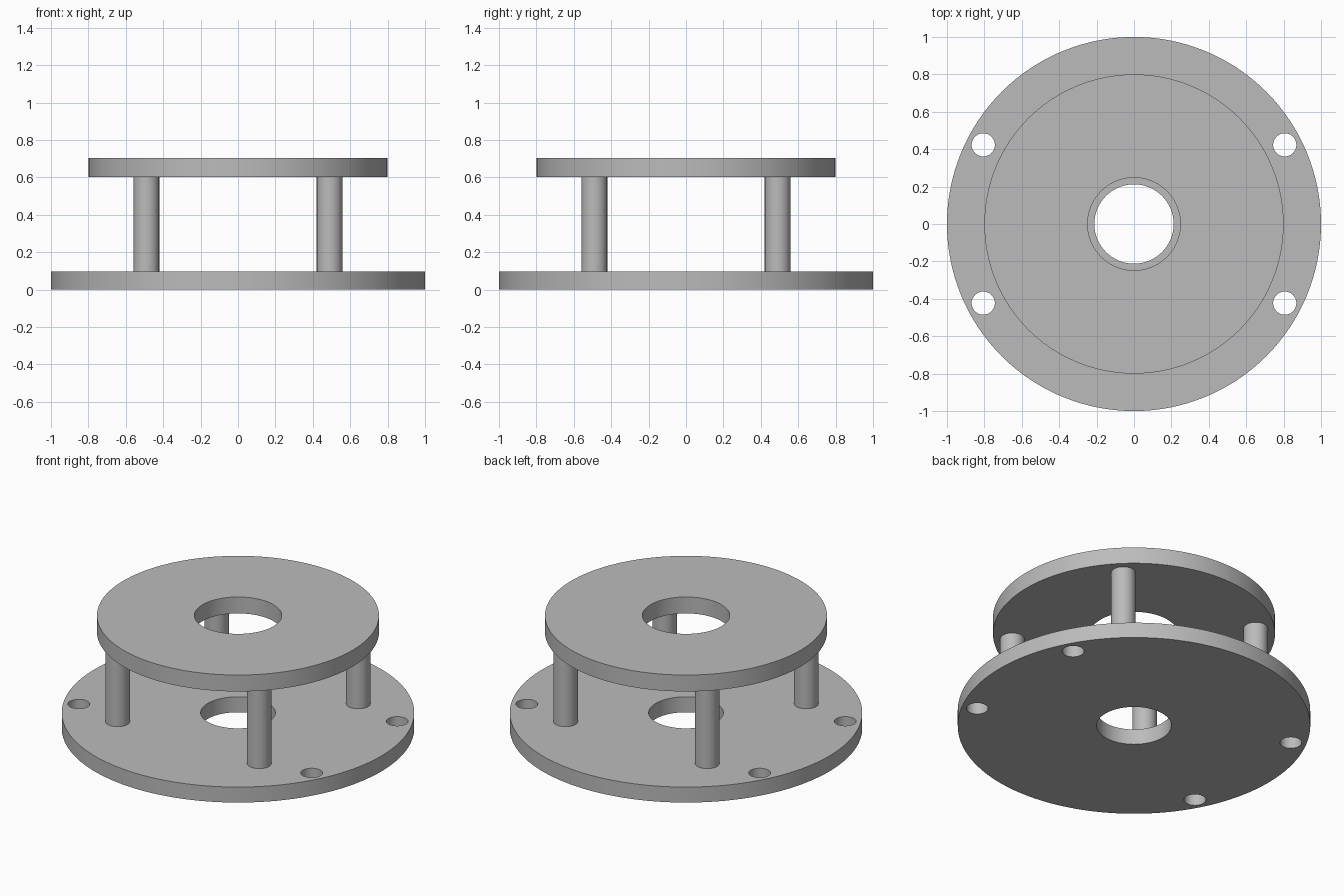
import bpy
import math

if "Cube" in bpy.data.objects:
    bpy.data.objects.remove(bpy.data.objects["Cube"], do_unlink=True)

# Single plain grey finish
grey = bpy.data.materials.new("plain grey")
grey.use_nodes = True
colour = (0.5, 0.5, 0.5, 1)
grey.diffuse_color = colour
grey.node_tree.nodes["Principled BSDF"].inputs["Base Color"].default_value = colour

PLATE_BOTTOM = (0.0, 0.097)
PLATE_TOP = (0.602, 0.705)
CORNERS = [(sx, sy) for sx in (-1, 1) for sy in (-1, 1)]


def cylinder(name, radius, z_range, x=0, y=0, sides=128):
    low, high = z_range
    bpy.ops.mesh.primitive_cylinder_add(
        vertices=sides, radius=radius, depth=high - low,
        location=(x, y, (low + high) / 2))
    obj = bpy.context.object
    obj.name = name
    obj.data.materials.append(grey)
    return obj


def drill(plate, radius, x=0, y=0, sides=64):
    """Cut a vertical round hole through a plate."""
    cutter = cylinder("hole_cutter", radius, (-1, 2), x, y, sides)
    cutter.hide_render = True
    cut = plate.modifiers.new("hole", "BOOLEAN")
    cut.operation = "DIFFERENCE"
    cut.solver = "EXACT"
    cut.object = cutter
    bpy.context.view_layer.objects.active = plate
    bpy.ops.object.modifier_apply(modifier=cut.name)
    bpy.data.objects.remove(cutter, do_unlink=True)


def smooth(obj):
    bpy.ops.object.select_all(action="DESELECT")
    obj.select_set(True)
    bpy.context.view_layer.objects.active = obj
    bpy.ops.object.shade_smooth_by_angle(angle=math.radians(30))


# Base plate with a centre bore and four mounting holes
base = cylinder("base_plate", 1.0, PLATE_BOTTOM)
drill(base, 0.212)
for sx, sy in CORNERS:
    drill(base, 0.062, 0.806 * sx, 0.423 * sy, 48)
smooth(base)

# Smaller upper plate with a wider bore
upper = cylinder("upper_plate", 0.8, PLATE_TOP)
drill(upper, 0.248)
smooth(upper)

# Four posts joining the plates
for sx, sy in CORNERS:
    side = "left" if sx > 0 else "right"
    end = "back" if sy > 0 else "front"
    post = cylinder(f"{end}_{side}_post", 0.069, (PLATE_BOTTOM[1], PLATE_TOP[0]),
                    0.49 * sx, 0.49 * sy, 48)
    smooth(post)
